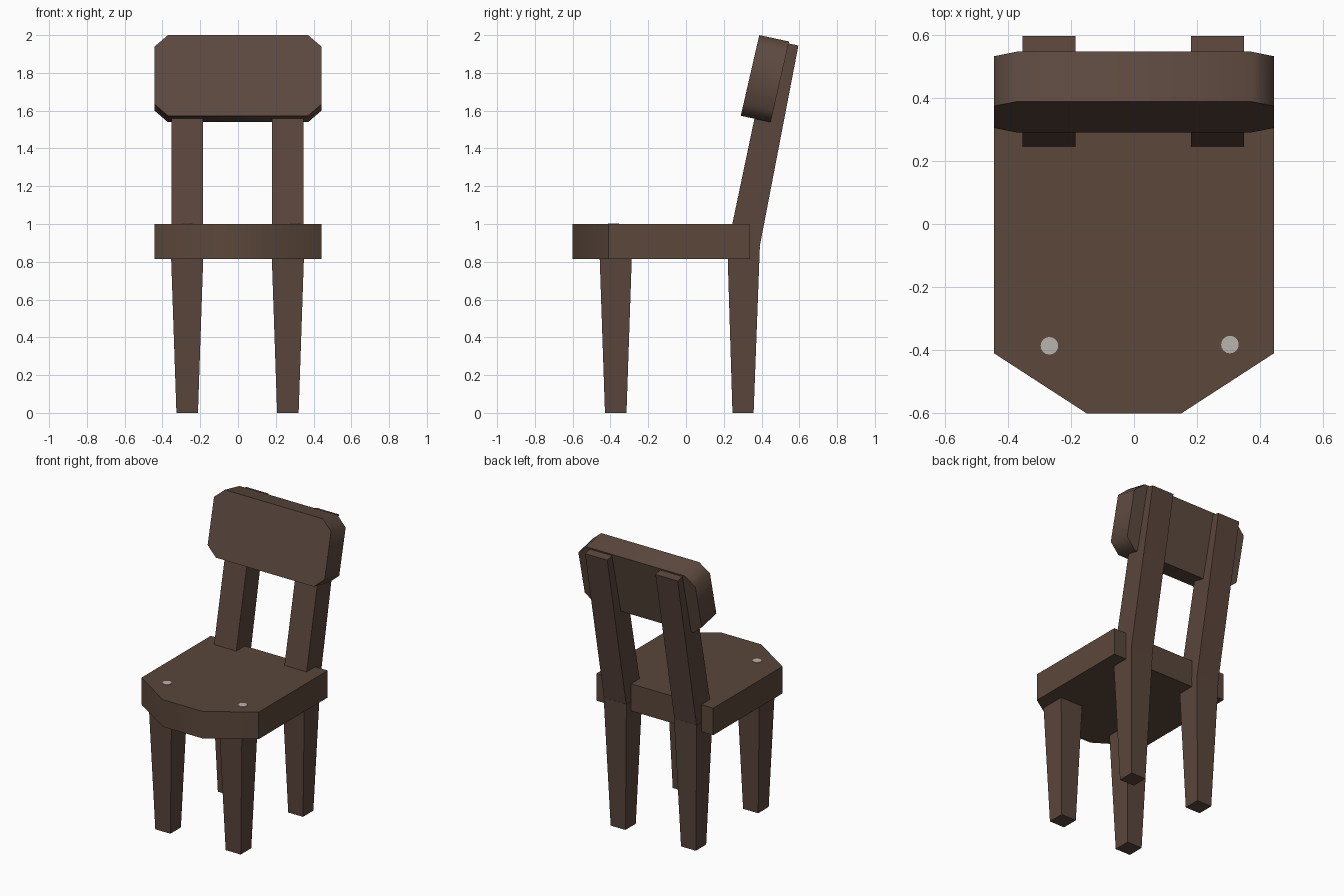
import bpy, bmesh, math
from mathutils import Vector

if "Cube" in bpy.data.objects:
    bpy.data.objects.remove(bpy.data.objects["Cube"])


def material(name, rgb):
    m = bpy.data.materials.new(name)
    m.diffuse_color = (*rgb, 1)
    m.use_nodes = True
    m.node_tree.nodes["Principled BSDF"].inputs["Base Color"].default_value = m.diffuse_color
    return m


SEAT = material("seat brown", (0.103, 0.063, 0.043))
LEGS = material("leg brown", (0.103, 0.061, 0.045))
BACK = material("backrest brown", (0.112, 0.069, 0.051))
PALE = material("pale grey", (0.48, 0.46, 0.43))


def loft(name, lower, upper, mat, smooth=None):
    """Solid between two matching outlines."""
    bm = bmesh.new()
    a = [bm.verts.new(p) for p in lower]
    b = [bm.verts.new(p) for p in upper]
    n = len(a)
    bm.faces.new(a[::-1])
    bm.faces.new(b)
    for i in range(n):
        j = (i + 1) % n
        bm.faces.new((a[i], a[j], b[j], b[i]))
    bmesh.ops.recalc_face_normals(bm, faces=bm.faces)
    me = bpy.data.meshes.new(name)
    bm.to_mesh(me)
    bm.free()
    me.materials.append(mat)
    ob = bpy.data.objects.new(name, me)
    bpy.context.collection.objects.link(ob)
    if smooth:
        bpy.ops.object.select_all(action='DESELECT')
        ob.select_set(True)
        bpy.context.view_layer.objects.active = ob
        bpy.ops.object.shade_smooth_by_angle(angle=math.radians(smooth))
    return ob


def square(x, y, z, h):
    return [(x + sx * h, y + sy * h, z) for sx, sy in ((-1, -1), (1, -1), (1, 1), (-1, 1))]


# Seat with a tapered front
half = [(0.15, -0.6), (0.443, -0.41), (0.443, 0.338)]
outline = half + [(-x, y) for x, y in reversed(half)]
loft("seat", [(x, y, 0.815) for x, y in outline], [(x, y, 1.0) for x, y in outline], SEAT, 40)

# Tapered legs and leaning back posts
post = [(0.22, 0.88), (0.39, 0.88), (0.595, 1.945), (0.45, 1.975)]
for side, x in (("left", -0.269), ("right", 0.264)):
    loft("front_leg_" + side, square(x, -0.372, 0, 0.057), square(x, -0.372, 0.85, 0.086), LEGS)
    loft("rear_leg_" + side, square(x, 0.302, 0, 0.056), square(x, 0.305, 0.88, 0.086), LEGS)
    loft("back_post_" + side, [(x - 0.084, y, z) for y, z in post],
         [(x + 0.084, y, z) for y, z in post], LEGS)

# Tilted backrest board with clipped corners
base, up, depth = Vector((0, 0.29, 1.573)), Vector((0, 0.098, 0.427)), Vector((0, 0.158, -0.034))
w, cx, cv = 0.443, 0.072, 0.145
corners = [(w - cx, 0), (w, cv), (w, 1 - cv), (w - cx, 1)]
corners += [(-x, v) for x, v in reversed(corners)]
front = [base + Vector((x, 0, 0)) + up * v for x, v in corners]
loft("backrest", front, [p + depth for p in front], BACK, 52)

# Pale round pegs on the seat
for side, x, y in (("left", -0.268, -0.386), ("right", 0.304, -0.382)):
    ring = [(x + 0.028 * math.cos(math.tau * i / 16), y + 0.028 * math.sin(math.tau * i / 16))
            for i in range(16)]
    loft("seat_peg_" + side, [(a, b, 0.998) for a, b in ring], [(a, b, 1.003) for a, b in ring], PALE)
